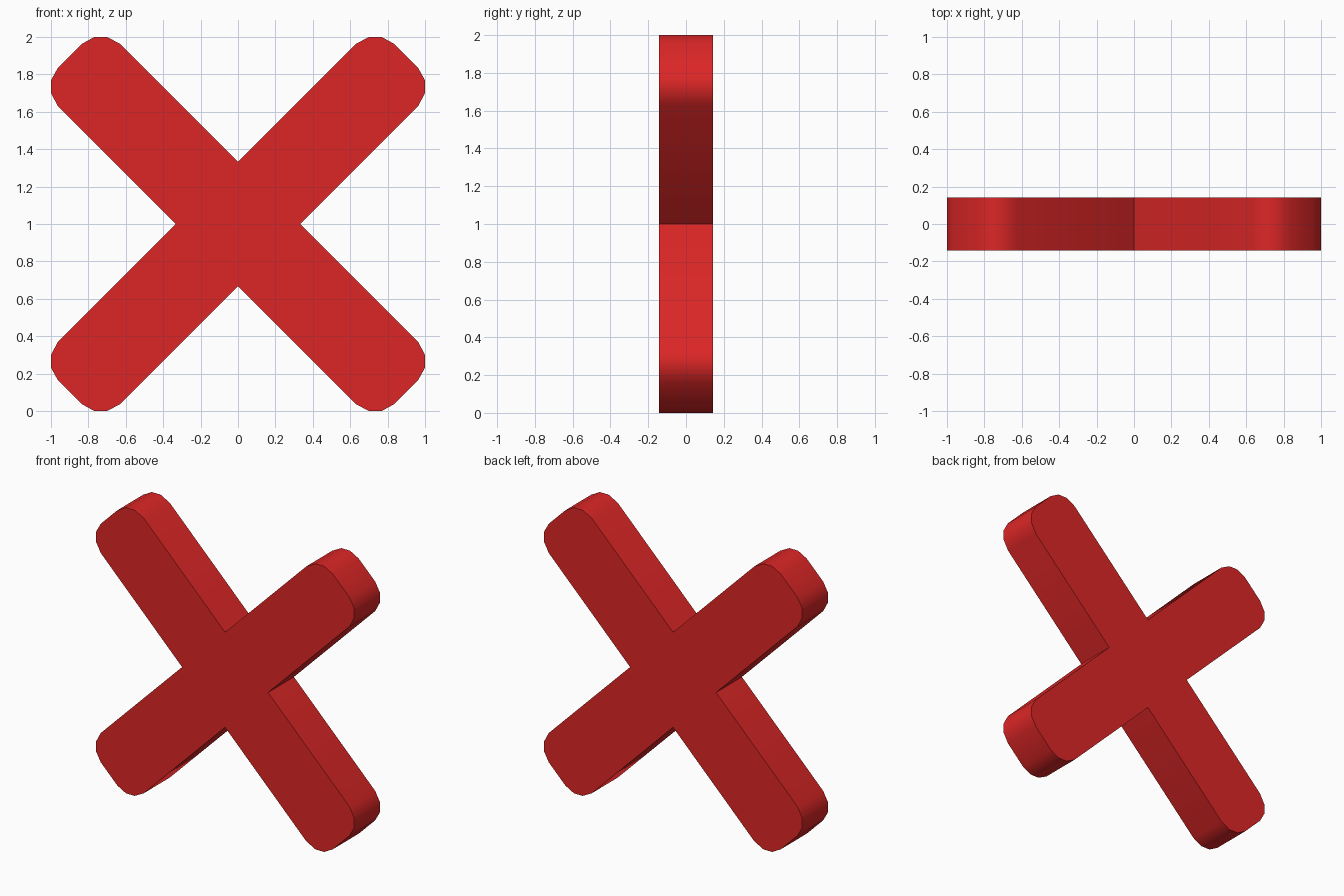
import bpy, bmesh

if "Cube" in bpy.data.objects:
    bpy.data.objects.remove(bpy.data.objects["Cube"])

HALF_DEPTH = 0.143

# Flat red used for the whole cross
red = bpy.data.materials.new("red")
red.diffuse_color = (0.716, 0.0194, 0.0194, 1.0)
red.use_nodes = True
red.node_tree.nodes["Principled BSDF"].inputs["Base Color"].default_value = red.diffuse_color

# One arm of the outline around the centre: inner notch, then rounded end
arm = [(0.333, 0.0), (0.963, 0.63), (1.0, 0.70), (1.0, 0.768), (0.963, 0.835),
       (0.835, 0.963), (0.768, 1.0), (0.70, 1.0), (0.63, 0.963)]

# Turn the arm four times by 90 degrees to get the full outline
outline = []
for turn in range(4):
    outline += arm
    arm = [(-z, x) for x, z in arm]

# Extrude the outline through the depth
bm = bmesh.new()
front = bm.faces.new([bm.verts.new((x, -HALF_DEPTH, z + 1.0)) for x, z in outline])
ext = bmesh.ops.extrude_face_region(bm, geom=[front], use_keep_orig=True)
back = [v for v in ext["geom"] if isinstance(v, bmesh.types.BMVert)]
bmesh.ops.translate(bm, verts=back, vec=(0, 2 * HALF_DEPTH, 0))
bmesh.ops.recalc_face_normals(bm, faces=bm.faces[:])

mesh = bpy.data.meshes.new("cross_mark")
bm.to_mesh(mesh)
bm.free()
mesh.materials.append(red)
cross = bpy.data.objects.new("cross_mark", mesh)
bpy.context.collection.objects.link(cross)

# Smooth the rounded ends, keep the 90 degree edges sharp
bpy.context.view_layer.objects.active = cross
cross.select_set(True)
bpy.ops.object.shade_smooth_by_angle(angle=0.7)
